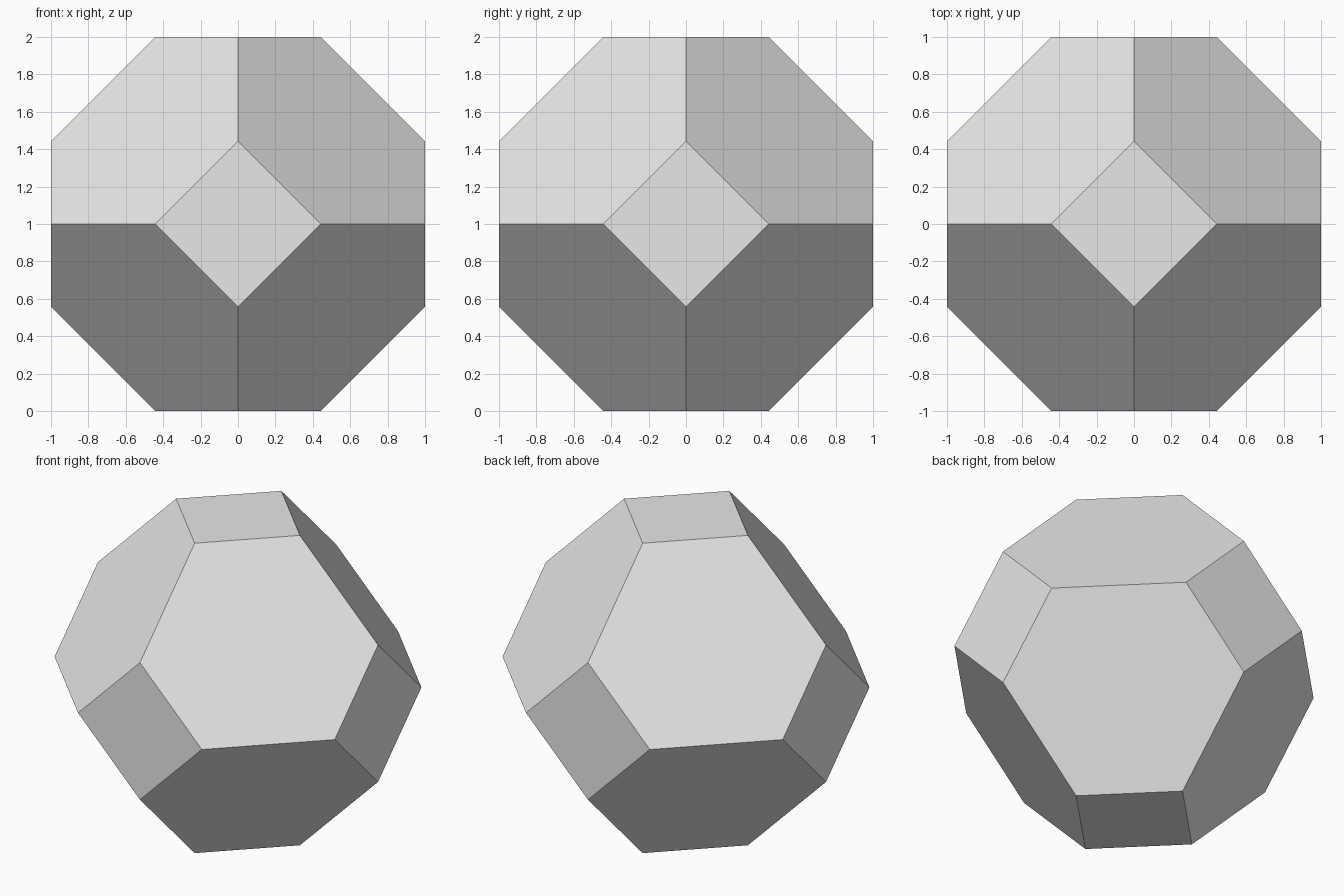
import bpy
import bmesh
from itertools import product
from mathutils import Vector

if "Cube" in bpy.data.objects:
    bpy.data.objects.remove(bpy.data.objects["Cube"])

HALF = 1.0       # half the cube's side
TIP = 0.442      # distance from a square face's centre to its corners

# Plain grey surface
grey = bpy.data.materials.new("light grey")
grey.diffuse_color = (0.8, 0.8, 0.8, 1.0)
grey.use_nodes = True
grey.node_tree.nodes["Principled BSDF"].inputs["Base Color"].default_value = grey.diffuse_color

# Cube standing on the ground
bm = bmesh.new()
bmesh.ops.create_cube(bm, size=2 * HALF)

# Slice off all eight corners, leaving hexagons and small diamond squares
for signs in product((-1, 1), repeat=3):
    normal = Vector(signs)
    point = normal * (HALF + TIP) / 3
    geom = bm.verts[:] + bm.edges[:] + bm.faces[:]
    bmesh.ops.bisect_plane(bm, geom=geom, dist=1e-5, plane_co=point,
                           plane_no=normal, clear_outer=True)
    # Cap the cut
    open_edges = [e for e in bm.edges if e.is_boundary]
    bmesh.ops.contextual_create(bm, geom=open_edges)

# Clean up and place on z = 0
bmesh.ops.remove_doubles(bm, verts=bm.verts[:], dist=1e-4)
bmesh.ops.recalc_face_normals(bm, faces=bm.faces[:])
bmesh.ops.translate(bm, verts=bm.verts[:], vec=(0, 0, HALF))

mesh = bpy.data.meshes.new("faceted_block")
bm.to_mesh(mesh)
bm.free()
mesh.materials.append(grey)
block = bpy.data.objects.new("faceted_block", mesh)
bpy.context.collection.objects.link(block)
